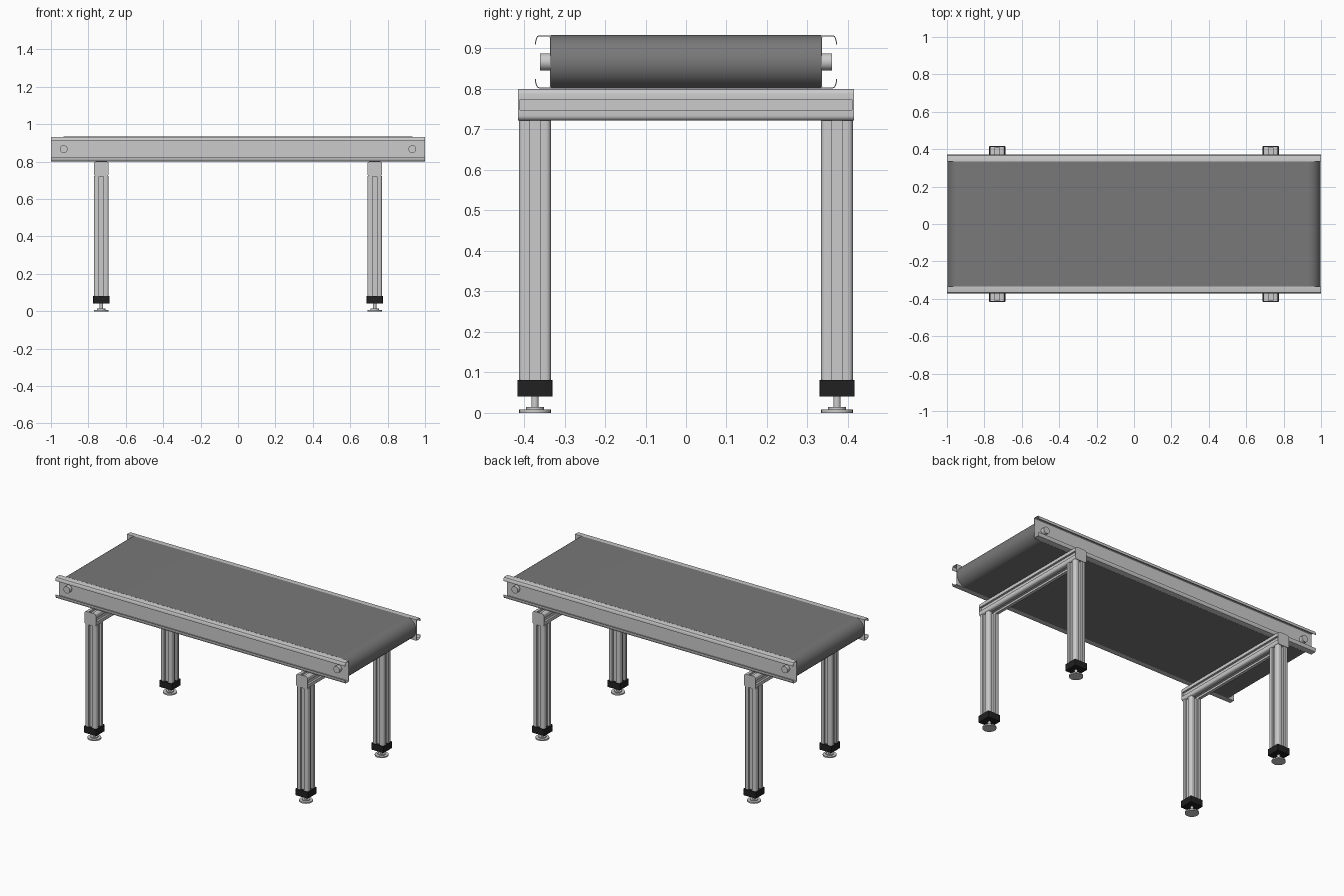
import bpy, bmesh, math

if "Cube" in bpy.data.objects:
    bpy.data.objects.remove(bpy.data.objects["Cube"])

dark = bpy.data.materials.new("belt_rubber")
dark.diffuse_color = (0.19, 0.19, 0.19, 1)
dark.use_nodes = True
dark.node_tree.nodes["Principled BSDF"].inputs["Base Color"].default_value = dark.diffuse_color
black = bpy.data.materials.new("black_plastic")
black.diffuse_color = (0.015, 0.015, 0.015, 1)
black.use_nodes = True
black.node_tree.nodes["Principled BSDF"].inputs["Base Color"].default_value = black.diffuse_color


def prism(name, profile, axis, a, b, mat=None, offset=(0, 0)):
    """Extrude a closed 2D profile along an axis from a to b."""
    place = {"x": lambda u, v, t: (t, u, v),
             "y": lambda u, v, t: (u, t, v),
             "z": lambda u, v, t: (u, v, t)}[axis]
    bm = bmesh.new()
    ends = [[bm.verts.new(place(u + offset[0], v + offset[1], t)) for u, v in profile]
            for t in (a, b)]
    n = len(profile)
    for i in range(n):
        j = (i + 1) % n
        bm.faces.new((ends[0][i], ends[0][j], ends[1][j], ends[1][i]))
    for e in ends:
        bm.faces.new(e)
    bmesh.ops.recalc_face_normals(bm, faces=bm.faces)
    me = bpy.data.meshes.new(name)
    bm.to_mesh(me)
    bm.free()
    ob = bpy.data.objects.new(name, me)
    bpy.context.collection.objects.link(ob)
    if mat:
        me.materials.append(mat)
    bpy.ops.object.select_all(action='DESELECT')
    ob.select_set(True)
    bpy.context.view_layer.objects.active = ob
    bpy.ops.object.shade_smooth_by_angle(angle=math.radians(35))
    return ob


def arc(cx, cy, r, a0, a1, n):
    return [(cx + r * math.cos(math.radians(a0 + (a1 - a0) * i / n)),
             cy + r * math.sin(math.radians(a0 + (a1 - a0) * i / n))) for i in range(n + 1)]


def circle(r, n=32):
    return arc(0, 0, r, 0, 360, n)[:-1]


def rounded_square(h, r, slot=0, depth=0):
    """Rounded square, optionally with one slot per side."""
    quarter = arc(h - r, h - r, r, 0, 90, 5)
    if slot:
        quarter = [(h, -slot), (h - depth, -slot), (h - depth, slot), (h, slot)] + quarter
    pts = []
    for _ in range(4):
        pts += quarter
        quarter = [(-y, x) for x, y in quarter]
    return pts


# Belt loop around the two end rollers
ZC, R, XR = 0.867, 0.066, 0.932
prism("belt", [(u, v + ZC) for u, v in arc(XR, 0, R, -90, 90, 24) + arc(-XR, 0, R, 90, 270, 24)],
      "y", -0.333, 0.333, dark)

# Thin side rails: C section open outward with bent lips
outer = [(0.333, 0), (0.333, 0.0655), (0.362, 0.0655), (0.367, 0.064), (0.3705, 0.058),
         (0.3725, 0.050), (0.3725, 0.043)]
inner = [(0.370, 0.043), (0.370, 0.050), (0.368, 0.057), (0.366, 0.061), (0.362, 0.063),
         (0.339, 0.063), (0.336, 0.060), (0.336, 0)]
half = outer[1:] + inner[:-1]
rail = half + [(u, -v) for u, v in reversed(half)]
for side, s in (("front", -1), ("back", 1)):
    prism(side + "_rail", [(s * u, v + ZC) for u, v in rail], "x", -1, 1)

# Roller shaft ends
for end, x in (("left", -XR), ("right", XR)):
    prism(end + "_roller_shaft", circle(0.021), "y", -0.36, 0.36, offset=(x, ZC))

# Support frames: slotted extrusions, end caps and levelling feet
extrusion = rounded_square(0.039, 0.012, 0.0125, 0.012)
for end, x in (("left", -0.731), ("right", 0.731)):
    prism(end + "_cross_beam", extrusion, "y", -0.41, 0.41, offset=(x, 0.761))
    for side, s in (("front", -1), ("back", 1)):
        tag = side + "_" + end
        at = (x, s * 0.373)
        prism(tag + "_beam_cap", rounded_square(0.0395, 0.013), "y", s * 0.41, s * 0.415,
              offset=(x, 0.761))
        prism(tag + "_leg", extrusion, "z", 0.075, 0.7225, offset=at)
        prism(tag + "_foot_cap", rounded_square(0.043, 0.003), "z", 0.041, 0.081, black, at)
        prism(tag + "_foot_stem", circle(0.009, 20), "z", 0.012, 0.043, offset=at)
        prism(tag + "_foot_collar", circle(0.022), "z", 0.007, 0.014, offset=at)
        prism(tag + "_foot_pad", circle(0.039), "z", 0, 0.008, offset=at)
